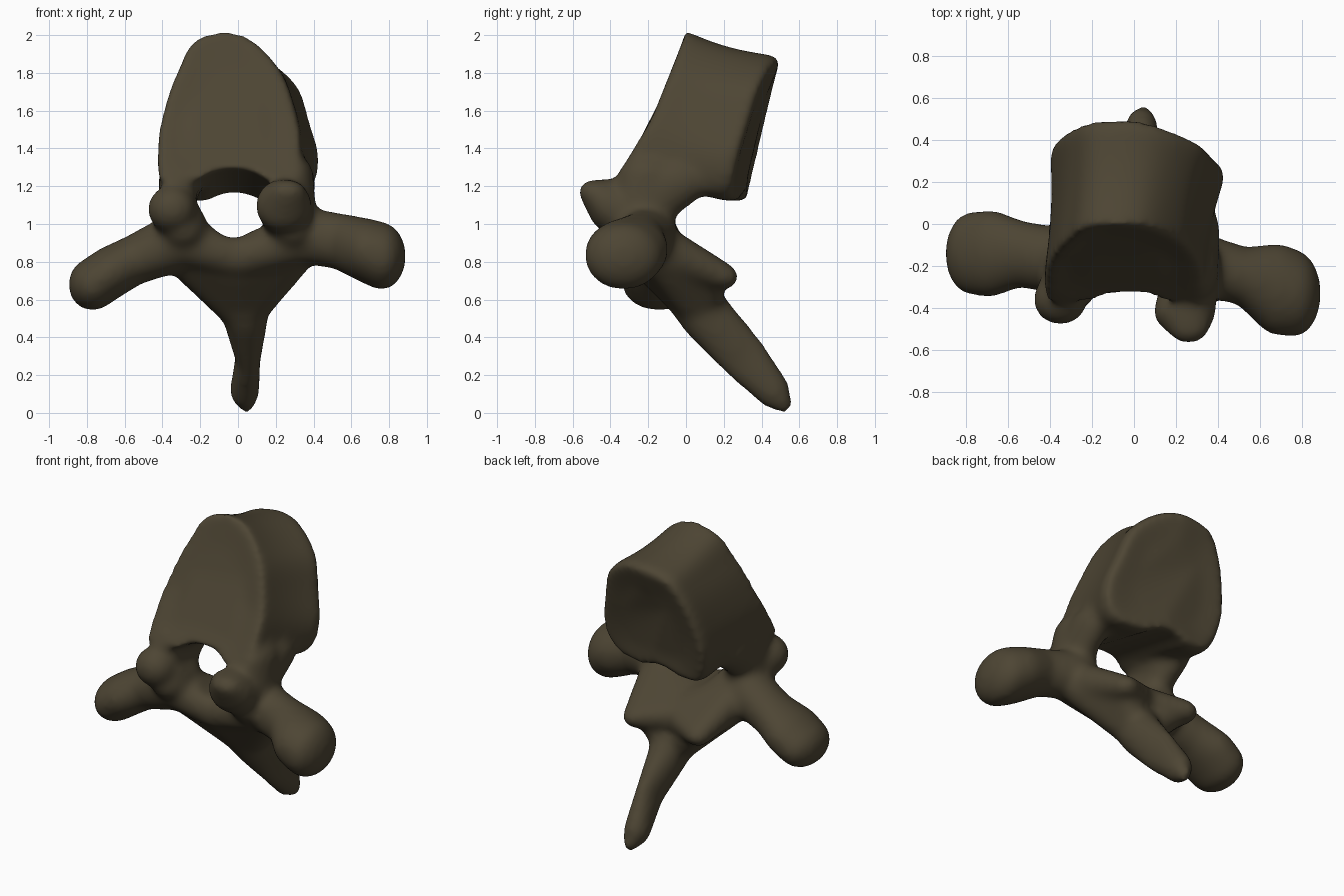
import bpy, bmesh, math
from mathutils import Vector, Matrix

if "Cube" in bpy.data.objects:
    bpy.data.objects.remove(bpy.data.objects["Cube"])


def ball(bm, c, r):
    m = Matrix.Translation(c) @ Matrix.Diagonal((*r, 1))
    return bmesh.ops.create_uvsphere(bm, u_segments=24, v_segments=14, radius=1, matrix=m)["verts"]


def hull(target, balls):
    """Add the convex skin around a group of ellipsoids (centre, radii)."""
    bm = bmesh.new()
    for c, r in balls:
        ball(bm, c, r)
    bmesh.ops.delete(bm, geom=bm.faces[:] + bm.edges[:], context='EDGES_FACES')
    bmesh.ops.convex_hull(bm, input=bm.verts[:])
    bmesh.ops.delete(bm, geom=[v for v in bm.verts if not v.link_faces], context='VERTS')
    bmesh.ops.recalc_face_normals(bm, faces=bm.faces[:])
    me = bpy.data.meshes.new("tmp")
    bm.to_mesh(me)
    bm.free()
    target.from_mesh(me)
    bpy.data.meshes.remove(me)


def chain(target, balls):
    for a, b in zip(balls, balls[1:]):
        hull(target, [a, b])


def closed_curve(pts, n=6):
    out, k = [], len(pts)
    for i in range(k):
        p0, p1, p2, p3 = (Vector(pts[(i + j) % k]) for j in (-1, 0, 1, 2))
        for s in range(n):
            t = s / n
            out.append(0.5 * (2 * p1 + (p2 - p0) * t + (2 * p0 - 5 * p1 + 4 * p2 - p3) * t * t
                              + (3 * p1 - p0 - 3 * p2 + p3) * t ** 3))
    return out


bm = bmesh.new()

# Vertebral body: loft between two tilted end plates, slightly waisted and dished
front = closed_curve([(-.22, 1.99), (-.33, 1.8), (-.39, 1.63), (-.43, 1.43), (-.41, 1.22), (-.2, 1.24),
                      (.1, 1.24), (.3, 1.22), (.33, 1.45), (.28, 1.68), (.2, 1.85), (.02, 2.01)])
back = closed_curve([(-.18, 1.86), (-.29, 1.75), (-.37, 1.55), (-.4, 1.33), (-.33, 1.13), (-.15, 1.1),
                     (.15, 1.1), (.37, 1.14), (.45, 1.31), (.4, 1.52), (.32, 1.74), (.1, 1.88)])


def front_pt(p):
    return Vector((p.x, -.01 + (p.y - 2) * .4 - .2 * max(0, 1.55 - p.y), p.y))


def back_pt(p):
    return Vector((p.x, .5 + (p.y - 1.85) * .24 - .24 * max(p.x, 0), p.y))


steps, rings = 10, []
for i in range(steps + 1):
    t = i / steps
    ring = [front_pt(a).lerp(back_pt(b), t) for a, b in zip(front, back)]
    mid = sum(ring, Vector()) / len(ring)
    # waisted on the sides and bottom, rim rounded at the back
    waist = 1 - .05 * math.sin(math.pi * t) - (.05 if i == steps else 0)
    rings.append([bm.verts.new(mid + (p - mid) * waist) for p in ring])
n = len(front)
for a, b in zip(rings, rings[1:]):
    for j in range(n):
        bm.faces.new((a[j], a[(j + 1) % n], b[(j + 1) % n], b[j]))
for ring, push in ((rings[0], .025), (rings[-1], -.015)):
    mid = sum((v.co for v in ring), Vector()) / n
    inner = [bm.verts.new(mid + (v.co - mid) * .6 + Vector((0, push, 0))) for v in ring]
    for j in range(n):
        bm.faces.new((ring[j], ring[(j + 1) % n], inner[(j + 1) % n], inner[j]))
    bm.faces.new(inner)
bmesh.ops.recalc_face_normals(bm, faces=bm.faces[:])

# Pedicles joining the body to the arch, with a fillet under the body
for s in (-1, 1):
    hull(bm, [((s * .31 - .01, -.2, 1.26), (.1, .16, .1)), ((s * .29, -.24, .97), (.13, .18, .12))])
    hull(bm, [((s * .31, -.05, 1.22), (.1, .17, .12)), ((s * .3, -.23, 1.08), (.1, .19, .1))])

# Lamina plate with lower articular processes, tapering into the spine
for s in (-1, 1):
    hull(bm, [((s * .29, -.2, .9), (.13, .15, .13)), ((0, -.18, .82), (.1, .14, .12)),
              ((0, .08, .75), (.1, .1, .1)), ((s * .23, .2, .72), (.08, .08, .07))])
    hull(bm, [((s * .31, -.16, .84), (.1, .1, .1)), ((.03, .08, .53), (.11, .11, .11)),
              ((0, -.12, .76), (.1, .14, .12)), ((s * .18, .14, .7), (.08, .07, .07))])

# Spinous process
chain(bm, [((.01, -.04, .72), (.17, .14, .14)), ((.04, .11, .51), (.12, .14, .14)),
           ((.055, .3, .3), (.065, .13, .13)), ((.035, .46, .12), (.08, .09, .1)),
           ((.045, .52, .05), (.045, .045, .055))])

# Transverse processes
chain(bm, [((.34, -.2, .94), (.12, .15, .15)), ((.53, -.25, .91), (.1, .14, .15)),
           ((.68, -.31, .86), (.14, .22, .17)), ((.76, -.33, .83), (.13, .21, .18))])
chain(bm, [((-.34, -.18, .9), (.12, .16, .16)), ((-.55, -.14, .81), (.11, .16, .135)),
           ((-.68, -.14, .74), (.13, .21, .14)), ((-.77, -.14, .68), (.13, .2, .14))])

mesh = bpy.data.meshes.new("vertebra")
bm.to_mesh(mesh)
bm.free()
bone = bpy.data.objects.new("vertebra", mesh)
bpy.context.collection.objects.link(bone)


def helper(name, groups):
    bm = bmesh.new()
    for g in groups:
        hull(bm, g)
    me = bpy.data.meshes.new(name)
    bm.to_mesh(me)
    bm.free()
    ob = bpy.data.objects.new(name, me)
    bpy.context.collection.objects.link(ob)
    ob.hide_render = True
    ob.hide_set(True)
    return ob


# Spinal canal cutter: egg-shaped, narrow below, sloping down to the back
canal = helper("canal_cutter", [[((-.03, -.75, 1.25), (.21, .1, .13)), ((-.03, -.7, 1.08), (.07, .1, .1)),
                                 ((-.02, -.1, 1.1), (.2, .1, .12)), ((-.02, -.1, 1.02), (.08, .1, .1)),
                                 ((-.02, .45, .99), (.18, .1, .14))]])
# Upper articular processes, added after the canal is cut
articular = helper("articular_processes", [
    [((-.35, -.36, 1.08), (.13, .12, .125)), ((-.31, -.2, 1.0), (.1, .1, .14))],
    [((.24, -.42, 1.1), (.15, .1, .14)), ((.26, -.49, 1.17), (.1, .08, .065)),
     ((.28, -.2, 1.0), (.13, .1, .14))]])

# Fuse, cut and soften
for i in range(2):
    rm = bone.modifiers.new("fuse", 'REMESH')
    rm.mode, rm.voxel_size, rm.use_smooth_shade = 'VOXEL', .018, True
    if i == 0:
        for ob, op in ((canal, 'DIFFERENCE'), (articular, 'UNION')):
            mod = bone.modifiers.new(ob.name, 'BOOLEAN')
            mod.operation, mod.object, mod.solver = op, ob, 'EXACT'
soft = bone.modifiers.new("soften", 'SMOOTH')
soft.factor, soft.iterations = .5, 22

mat = bpy.data.materials.new("dark_bone")
mat.diffuse_color = (.075, .06, .034, 1)
mat.use_nodes = True
mat.node_tree.nodes["Principled BSDF"].inputs["Base Color"].default_value = mat.diffuse_color
mesh.materials.append(mat)
